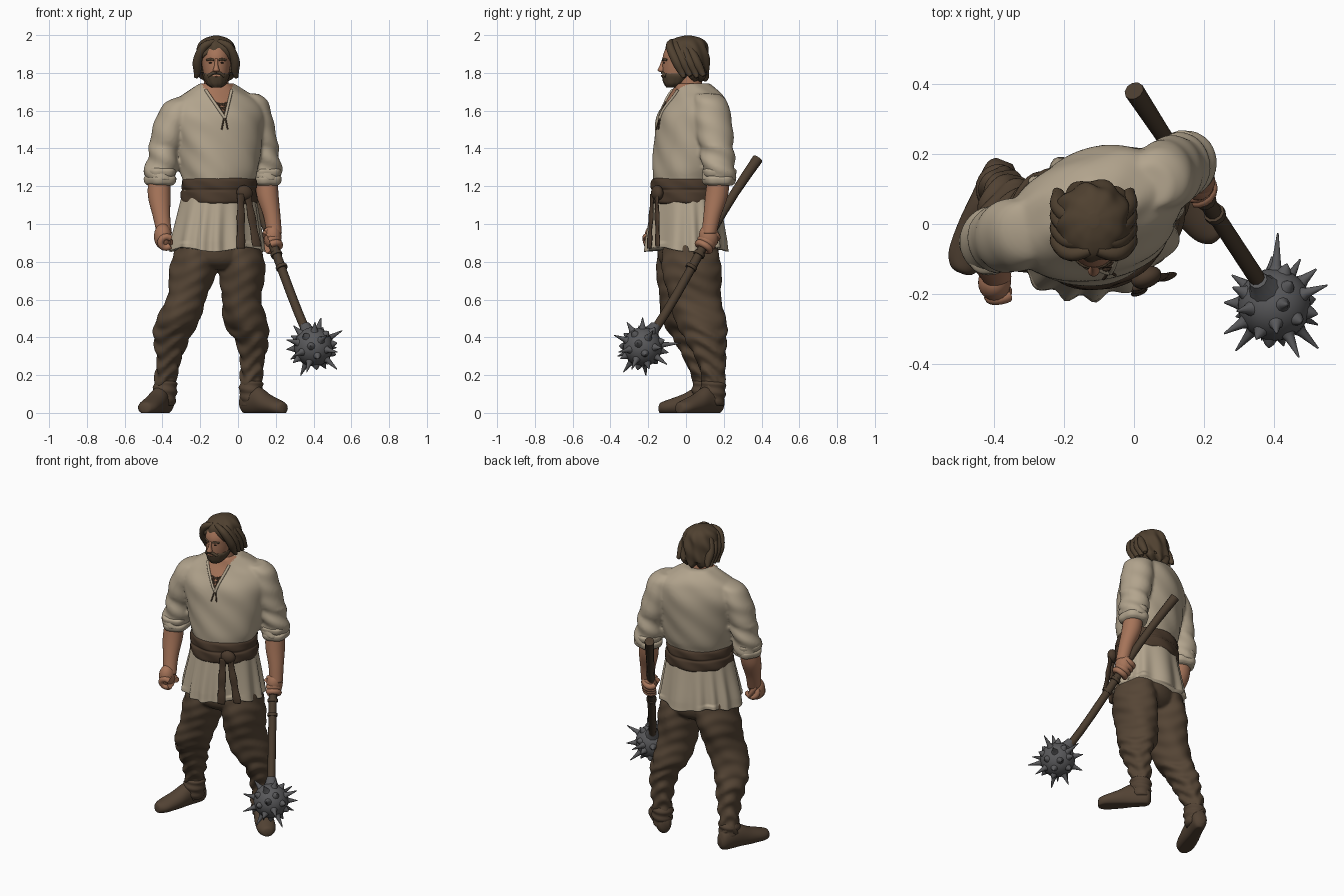
import bpy, bmesh, math, random
from mathutils import Vector
from mathutils.bvhtree import BVHTree

random.seed(4)
if "Cube" in bpy.data.objects:
    bpy.data.objects.remove(bpy.data.objects["Cube"])
YAW = math.radians(22)  # the body is turned towards its left

def material(name, r, g, b):
    m = bpy.data.materials.new(name)
    m.use_nodes = True
    m.diffuse_color = (r, g, b, 1)
    m.node_tree.nodes["Principled BSDF"].inputs["Base Color"].default_value = (r, g, b, 1)
    return m

linen, skin = material("linen", .45, .375, .27), material("skin", .38, .175, .1)
hair_brown, wool = material("hair brown", .08, .053, .03), material("trouser brown", .092, .06, .036)
boot_brown, leather = material("boot brown", .085, .055, .034), material("belt leather", .07, .043, .026)
wood, iron = material("wood", .07, .046, .028), material("iron", .1, .1, .105)
dark = material("dark brown", .02, .012, .008)

def add(name, data):
    obj = bpy.data.objects.new(name, data)
    bpy.context.collection.objects.link(obj)
    return obj

def finish(bm, name, mat):
    bmesh.ops.recalc_face_normals(bm, faces=bm.faces)
    for f in bm.faces:
        f.smooth = True
    mesh = bpy.data.meshes.new(name)
    bm.to_mesh(mesh)
    bm.free()
    mesh.materials.append(mat)
    return add(name, mesh)

def spline(rows, steps):
    """Smooth interpolation through rows of numbers."""
    rows = [Vector(r) for r in rows]
    out = []
    for i in range(len(rows) - 1):
        a, b, c, d = rows[max(i - 1, 0)], rows[i], rows[i + 1], rows[min(i + 2, len(rows) - 1)]
        for t in (s / steps for s in range(steps)):
            out.append(b + (c - a) * (t / 2) + (a * 2 - b * 5 + c * 4 - d) * (t * t / 2)
                       + (b * 3 - a - c * 3 + d) * (t ** 3 / 2))
    return out + [rows[-1]]

def loft(name, rows, mat, yaw=0, fold=None, sides=40, steps=6, up=None, drop=None):
    """Skin elliptical rings (x, y, z, radius, radius); fold swells the surface."""
    u, v = Vector((math.cos(yaw), math.sin(yaw), 0)), up or Vector((-math.sin(yaw), math.cos(yaw), 0))
    bm = bmesh.new()
    rings = []
    for row in spline(rows, steps):
        rings.append([])
        for a in (math.tau * k / sides for k in range(sides)):
            swell = fold(a, row[2]) if fold else 0
            p = Vector(row[:3]) + u * math.cos(a) * (row[3] + swell) + v * math.sin(a) * (row[4] + swell)
            p.z = max(p.z + (drop(a, p.z) if drop else 0), 0)
            rings[-1].append(bm.verts.new(p))
    for low, high in zip(rings, rings[1:]):
        for k in range(sides):
            bm.faces.new((low[k - 1], low[k], high[k], high[k - 1]))
    bm.faces.new(rings[0])
    bm.faces.new(rings[-1])
    return finish(bm, name, mat)

def fuse(name, parts, mat, voxel, rounds):
    """Merge overlapping parts into one soft surface."""
    bm = bmesh.new()
    for part in parts:
        bm.from_mesh(part.data)
        bpy.data.objects.remove(part)
    obj = finish(bm, name, mat)
    remesh = obj.modifiers.new("merge", "REMESH")
    remesh.mode, remesh.voxel_size, remesh.use_smooth_shade = "VOXEL", voxel, True
    obj.modifiers.new("soften", "SMOOTH").iterations = rounds
    mesh = bpy.data.meshes.new_from_object(obj.evaluated_get(bpy.context.evaluated_depsgraph_get()))
    obj.modifiers.clear()
    obj.data = mesh
    return obj

def blob(name, centre, size, mat, turn=(0, 0, 0)):
    bm = bmesh.new()
    bmesh.ops.create_uvsphere(bm, u_segments=24, v_segments=16, radius=1)
    obj = finish(bm, name, mat)
    obj.location, obj.scale, obj.rotation_euler = centre, size, turn

def tube(name, points, radius, mat, radii=None):
    curve = bpy.data.curves.new(name, "CURVE")
    curve.dimensions = "3D"
    curve.bevel_depth, curve.bevel_resolution, curve.use_fill_caps = radius, 3, True
    line = curve.splines.new("POLY")
    line.points.add(len(points) - 1)
    for i, p in enumerate(points):
        line.points[i].co = (*p, 1)
        line.points[i].radius = radii[i] if radii else 1
    line.use_smooth = True
    curve.materials.append(mat)
    add(name, curve)

# Trousers, bagging at the knee and gathered along the shin
def trouser_fold(a, z):
    gather = .007 if z < .45 else .003
    return gather * math.sin(z * 75 + 3 * math.sin(a * 2)) + .004 * math.sin(a * 4 + z * 18)

seat = loft("seat", [(-.1, .01, .76, .1, .1), (-.1, .01, .82, .195, .15), (-.1, .01, 1, .19, .155)], wool, YAW)
right_leg = loft("right_leg", [(-.2, 0, .92, .115, .14), (-.235, 0, .76, .125, .155), (-.265, -.01, .63, .108, .135),
    (-.315, -.01, .5, .114, .12), (-.35, .03, .4, .095, .1), (-.365, .07, .28, .065, .08),
    (-.385, .1, .17, .057, .062), (-.39, .11, .07, .05, .055)], wool, fold=trouser_fold, steps=12)
left_leg = loft("left_leg", [(0, .02, .92, .11, .135), (.02, .03, .76, .122, .155), (.02, .05, .6, .107, .14),
    (.04, .08, .48, .114, .133), (.075, .11, .37, .082, .102), (.075, .135, .27, .064, .077),
    (.07, .145, .17, .057, .06), (.07, .14, .07, .05, .055)], wool, fold=trouser_fold, steps=12)
fuse("trousers", [seat, right_leg, left_leg], wool, .009, 3)

# Boots
def boot(side, heel, toe, ankle):
    heel, along = Vector(heel), Vector(toe) - Vector(heel)
    profile = [(0, .05, .025, .03), (.08, .06, .045, .065), (.35, .065, .052, .075), (.6, .045, .058, .055),
               (.85, .03, .055, .04), (.97, .025, .035, .03), (1, .02, .012, .015)]
    loft(side + "_boot_foot", [(*(heel + along * t), z, w, h) for t, z, w, h in profile], boot_brown,
         math.atan2(along.y, along.x) + math.pi / 2, up=Vector((0, 0, 1)))
    loft(side + "_boot_cuff", [(*ankle, .04, .05, .055), (*ankle, .1, .06, .066), (*ankle, .15, .062, .066),
         (*ankle, .17, .05, .055)], boot_brown, fold=lambda a, z: .004 * math.sin(z * 130 + a))

boot("right", (-.37, .18), (-.495, -.14), (-.385, .1))
boot("left", (.025, .185), (.245, -.04), (.07, .143))

# Shirt body and sleeves merged at the shoulders
def cloth(a, z):
    return .005 * math.sin(a * 6 + z * 22) * math.sin(z * 14 + a)

def sleeve_fold(a, z):
    return .007 * math.sin(z * 55 + a * 2) * (1 if z < 1.42 else .3)

body = loft("body", [(-.1, 0, 1.12, .185, .162), (-.1, 0, 1.22, .192, .168), (-.1, .01, 1.3, .215, .18),
    (-.105, .025, 1.46, .245, .182), (-.11, .035, 1.57, .262, .175), (-.11, .05, 1.65, .235, .145),
    (-.115, .05, 1.7, .165, .12), (-.115, .035, 1.745, .09, .088)], linen, YAW, cloth, 96, 10)
sleeves = {"right": [(-.25, 0, 1.675, .06, .06), (-.31, -.02, 1.64, .075, .09), (-.345, -.032, 1.56, .088, .105),
    (-.37, -.04, 1.48, .087, .1), (-.392, -.042, 1.38, .08, .092), (-.41, -.05, 1.28, .083, .09),
    (-.41, -.055, 1.23, .08, .085)],
    "left": [(.05, .11, 1.69, .06, .06), (.075, .13, 1.65, .08, .09), (.096, .142, 1.56, .086, .1),
    (.115, .155, 1.47, .086, .098), (.135, .165, 1.38, .08, .09), (.148, .175, 1.28, .083, .088),
    (.148, .175, 1.23, .08, .085)]}
arms = [loft(side, rows, linen, YAW, sleeve_fold, 48, 8) for side, rows in sleeves.items()]
shirt = fuse("shirt", [body] + arms, linen, .009, 6)
for side, rows in sleeves.items():
    x, y, z, rx, ry = rows[-1]
    for i in range(2):
        rings = [(x, y, z + i * .04 + h, rx + r, ry + r) for h, r in ((-.025, -.015), (-.012, 0), (.015, .004), (.03, -.015))]
        loft(side + "_rolled_cuff", rings, linen, YAW, lambda a, z: .004 * math.sin(a * 5 + i))

# Neck opening with hem and laces
shirt.data.materials.append(skin)
for f in shirt.data.polygons:
    c = f.center
    if c.y < .02 and c.z > 1.56 and abs(c.x + .1 - (1.7 - c.z) * .22) < (c.z - 1.56) * .46:
        f.material_index = 1
bvh = BVHTree.FromPolygons([v.co for v in shirt.data.vertices], [list(p.vertices) for p in shirt.data.polygons])

def on_chest(x, z):
    hit = bvh.ray_cast(Vector((x, -1, z)), Vector((0, 1, 0)))[0]
    return (hit or Vector((x, 0, z))) + Vector((0, -.003, 0))

def neck_edge(side, z):
    return on_chest(-.1 + (1.7 - z) * .22 + side * (z - 1.56) * .46, z)

for side, label in ((-1, "right"), (1, "left")):
    tube(label + "_neck_hem", [neck_edge(side, 1.56 + i * .015) for i in range(11)], .008, linen)
    tube(label + "_lace_end", [on_chest(-.07 + side * i * .004, 1.58 - i * .02) for i in range(5)], .004, leather)
    for i in range(3):
        tube("neck_lace", [neck_edge(side, 1.585 + i * .02), neck_edge(-side, 1.605 + i * .02)], .005, leather)

# Pleated shirt skirt
loft("shirt_skirt", [(-.11, 0, .865, .25, .208), (-.11, 0, .93, .24, .2), (-.105, 0, 1.05, .218, .184),
     (-.1, 0, 1.2, .19, .165)], linen, YAW, lambda a, z: .035 * (1.2 - z) * math.sin(a * 13 + 2 * math.sin(a * 3)),
     120, 6, drop=lambda a, z: .012 * math.sin(a * 4) if z < .9 else 0)

# Belt wrapped twice, with a knot and two hanging ends
loft("belt", [(-.1, 0, z, .2 + r, .18 + r) for z, r in ((1.105, -.01), (1.12, .004), (1.165, .004), (1.18, -.003),
     (1.195, .002), (1.23, 0), (1.245, -.015))], leather, YAW, lambda a, z: .003 * math.sin(a * 7 + z * 60), 64)
blob("belt_knot", (.035, -.152, 1.165), (.045, .03, .04), leather, (0, .3, YAW))
for side, top, bottom in (("right", (.015, -.178, 1.16), (.015, -.195, .87)), ("left", (.05, -.155, 1.16), (.1, -.15, .88))):
    loft(side + "_belt_end", [(*Vector(top).lerp(Vector(bottom), i / 4), .02 + .001 * i, .009) for i in range(5)],
         leather, YAW, lambda a, z: .002 * math.sin(z * 50), 16)

# Forearms and fists: palm, fingers curled round a grip line, thumb
loft("right_forearm", [(-.415, -.06, 1.26, .058, .058), (-.417, -.08, 1.15, .06, .06),
     (-.405, -.12, 1.04, .046, .046), (-.39, -.15, .95, .04, .04)], skin)
loft("left_forearm", [(.15, .175, 1.26, .058, .058), (.157, .162, 1.15, .058, .06),
     (.18, .138, 1.04, .045, .046), (.192, .122, .95, .04, .04)], skin)

def fist(side, centre, axis, palm, grip):
    centre, axis, palm = Vector(centre), Vector(axis).normalized(), Vector(palm).normalized()
    palm = (palm - axis * palm.dot(axis)).normalized()
    other = axis.cross(palm)
    blob(side + "_palm", centre + palm * .01 + Vector((0, 0, .02)), (.047, .052, .068), skin)
    for k in range(4):
        start = centre + axis * (k - 1.5) * .027
        turns = [t * .4 for t in range(-6, 7)]
        tube(side + "_finger", [start + (palm * math.cos(t) + other * math.sin(t)) * grip for t in turns], .018, skin)
    tube(side + "_thumb", [centre - axis * .04 + palm * .02 + Vector((0, 0, .04)),
         centre - axis * .05 - palm * .01 + other * .025, centre - axis * .02 - palm * .04 + other * .02], .017, skin)

butt, ball = Vector((0, .38, 1.345)), Vector((.4, -.23, .35))
fist("right", (-.388, -.165, .915), (.2, -1, -.3), (-1, 0, 0), .03)
fist("left", butt.lerp(ball, .435), ball - butt, (1, .5, 0), .036)

# Spiked mace
bend = [butt.lerp(ball, t / 10) + Vector((0, 0, .02 * math.sin(t * .6))) for t in range(10)] + [ball]
tube("mace_handle", bend, .024, wood, [1.2, 1.1] + [1] * 9)
for t in (.5, .57):
    tube("handle_ring", [butt.lerp(ball, t), butt.lerp(ball, t + .015)], .031, wood)
tube("mace_socket", [butt.lerp(ball, t) for t in (.885, .91, .95)], .03, iron, [.9, 1.2, 2])
blob("mace_ball", ball, (.104, .104, .104), iron)
COUNT = 32
directions = [Vector((.05, 1, .1)).normalized()]
for i in range(COUNT):
    h, a = 1 - 2 * (i + .5) / COUNT, i * math.pi * (3 - math.sqrt(5))
    directions.append(Vector((math.cos(a), math.sin(a), h / math.sqrt(1 - h * h))).normalized())
for i, d in enumerate(directions):
    if d.dot((butt - ball).normalized()) < .88:
        reach = .205 if i == 0 else random.uniform(.15, .185) if i % 2 else random.uniform(.122, .145)
        tube("mace_spike", [ball + d * r for r in (.085, .102, .114, reach)], .02, iron, [1.6, 1, .7, .12])

# Neck, head and face
X = -.115
loft("neck", [(X, .03, 1.62, .085, .08), (X, .025, 1.7, .07, .068), (X, .01, 1.82, .06, .062)], skin)
loft("head", [(X, -.07, 1.735, .03, .035), (X, -.05, 1.76, .055, .065), (X, -.033, 1.8, .068, .09),
     (X, -.022, 1.85, .076, .102), (X, -.015, 1.9, .078, .105), (X, -.01, 1.96, .06, .08)], skin)
loft("nose", [(X, -.128, 1.805, .012, .01), (X, -.132, 1.815, .017, .018), (X, -.125, 1.84, .01, .014),
     (X, -.118, 1.875, .008, .008)], skin, sides=16)
loft("beard", [(X, -.072, 1.722, .025, .03), (X, -.06, 1.74, .05, .055), (X, -.046, 1.765, .064, .077),
     (X, -.036, 1.785, .071, .09), (X, -.03, 1.798, .069, .09)], hair_brown,
     fold=lambda a, z: .002 * math.sin(a * 14 + z * 60))
tube("lower_lip", [(X - .018, -.124, 1.785), (X, -.128, 1.784), (X + .018, -.124, 1.785)], .005, skin)

# Swept hair with an open face; locks hang from the parting
hair = loft("hair", [(X, .055, 1.765, .06, .045), (X, .04, 1.79, .1, .08), (X, .018, 1.85, .11, .105),
            (X, .005, 1.91, .106, .115), (X, .005, 1.96, .086, .1), (X, .01, 1.985, .055, .065),
            (X, .01, 1.997, .015, .02)], hair_brown, sides=80, steps=8,
            fold=lambda a, z: (.005 * math.sin(a * 9 + z * 25) + .004 * math.sin(z * 55 + a * 4)) * min(1, (2 - z) * 15),
            drop=lambda a, z: .012 * math.sin(a * 7) if z < 1.8 else 0)
bm = bmesh.new()
bm.from_mesh(hair.data)
spots = [(f, f.calc_center_median()) for f in bm.faces]
bmesh.ops.delete(bm, geom=[f for f, c in spots if c.y < -.03 - max(0, c.z - 1.85) * .5
                 and c.z < 1.915 - 2 * abs(c.x - X + .01) ** 1.5], context="FACES")
bm.to_mesh(hair.data)
bm.free()
hair.modifiers.new("thickness", "SOLIDIFY").thickness = .012
for s, label in ((-1, "right"), (1, "left")):
    blob(label + "_eye", (X + s * .03, -.116, 1.853), (.011, .004, .004), dark)
    tube(label + "_brow", [(X + s * .012, -.122, 1.868), (X + s * .03, -.117, 1.873), (X + s * .05, -.1, 1.868)], .006, hair_brown)
    tube(label + "_moustache", [(X, -.125, 1.802), (X + s * .02, -.122, 1.799), (X + s * .04, -.107, 1.782)], .008, hair_brown)
    for k in range(4):
        y = .035 * k
        path = spline([(X + s * .01, y - .075, 1.965), (X + s * .065, y - .085, 1.94), (X + s * .098, y - .055, 1.87),
                       (X + s * .1, y - .025, 1.81), (X + s * .108, y - .01, 1.775 + .008 * (k % 2))], 5)
        tube(label + "_hair_lock", path, .021, hair_brown, [.7 + .5 * math.sin(i * .15) - .04 * max(0, i - 12) for i in range(len(path))])
